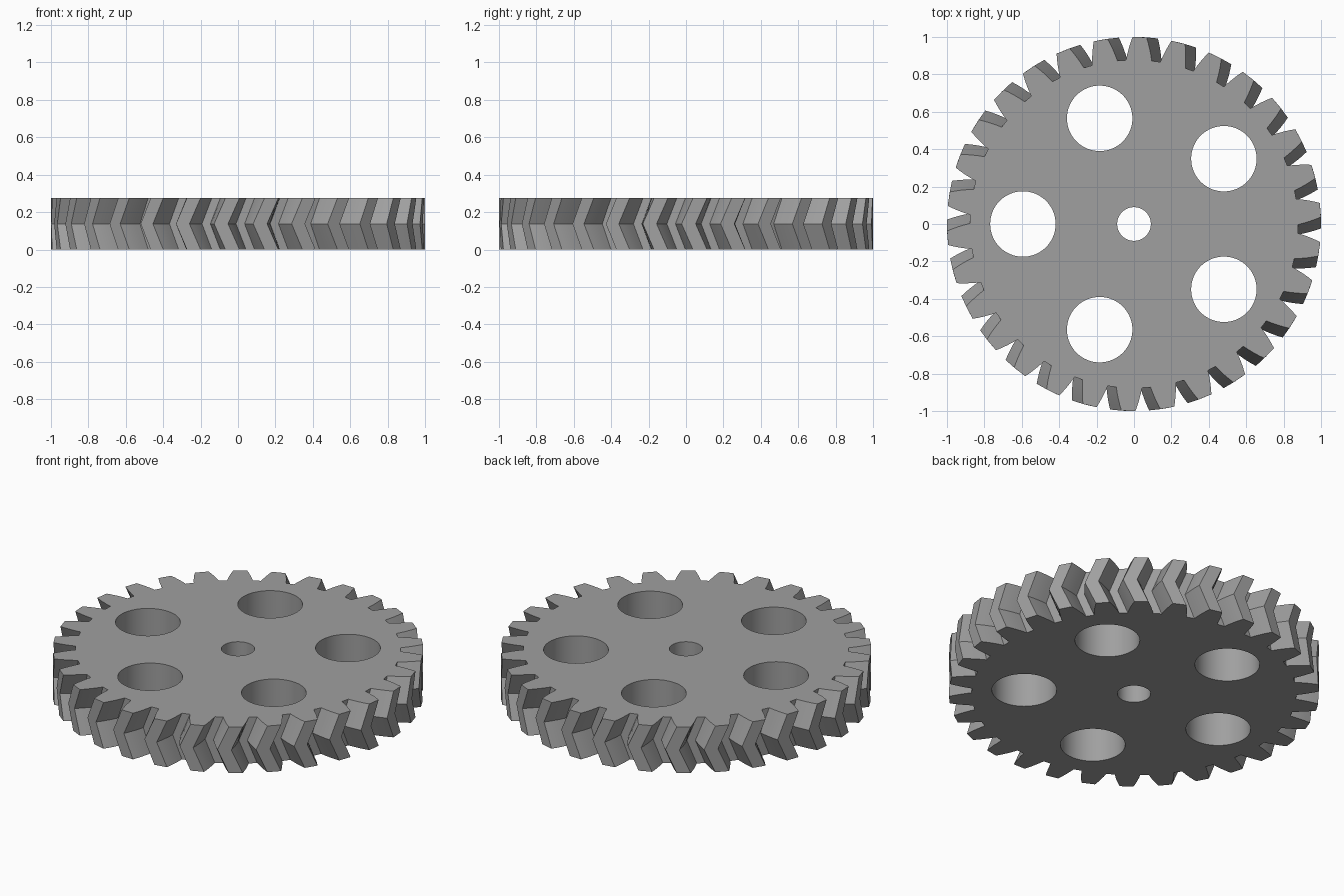
import bpy, bmesh
from math import radians, sin, cos, pi

if "Cube" in bpy.data.objects:
    bpy.data.objects.remove(bpy.data.objects["Cube"])

TEETH = 30
HEIGHT = 0.275
PHASE = 4.3      # angle of the first tooth on the end faces, degrees
TWIST = -3.5     # tooth shift at mid height, degrees
# One tooth flank: (radius, half angle in degrees) from root to tip
FLANK = [(0.877, 4.5), (0.91, 3.95), (0.94, 3.4), (0.97, 2.8), (1.0, 2.15)]


def polar(r, a, z, cx=0.0, cy=0.0):
    return (cx + r * cos(a), cy + r * sin(a), z)


def tooth_ring(z, shift):
    """Full toothed outline at one height."""
    pts = []
    for i in range(TEETH):
        c = PHASE + shift + i * 360 / TEETH
        pts += [polar(r, radians(c - h), z) for r, h in FLANK]
        pts += [polar(r, radians(c + h), z) for r, h in reversed(FLANK)]
    return pts


def hole_ring(cx, cy, r, z, n=64):
    return [polar(r, 2 * pi * i / n, z, cx, cy) for i in range(n)]


bm = bmesh.new()


def walls(rings):
    """Join stacked rings into a wall; return the bottom and top rings."""
    loops = [[bm.verts.new(p) for p in ring] for ring in rings]
    for low, high in zip(loops, loops[1:]):
        n = len(low)
        for i in range(n):
            j = (i + 1) % n
            bm.faces.new((low[i], low[j], high[j], high[i]))
    return loops[0], loops[-1]


# Herringbone teeth
stacks = [walls([tooth_ring(0, 0), tooth_ring(HEIGHT / 2, TWIST), tooth_ring(HEIGHT, 0)])]

# Centre bore and five lightening holes
holes = [(0, 0, 0.09)]
for k in range(5):
    a = pi + k * 2 * pi / 5
    holes.append((0.594 * cos(a), 0.594 * sin(a), 0.175))
for cx, cy, r in holes:
    stacks.append(walls([hole_ring(cx, cy, r, 0), hole_ring(cx, cy, r, HEIGHT)]))

# Flat end faces with the holes left open
for side, nz in ((0, -1), (1, 1)):
    edges = []
    for s in stacks:
        ring = s[side]
        edges += [bm.edges.get((ring[i - 1], ring[i])) for i in range(len(ring))]
    bmesh.ops.triangle_fill(bm, edges=edges, use_beauty=True, normal=(0, 0, nz))

bmesh.ops.recalc_face_normals(bm, faces=bm.faces[:])
mesh = bpy.data.meshes.new("herringbone_gear")
bm.to_mesh(mesh)
bm.free()

# Plain grey finish
grey = bpy.data.materials.new("grey")
grey.diffuse_color = (0.35, 0.35, 0.35, 1)
grey.use_nodes = True
grey.node_tree.nodes["Principled BSDF"].inputs["Base Color"].default_value = grey.diffuse_color
mesh.materials.append(grey)

gear = bpy.data.objects.new("herringbone_gear", mesh)
bpy.context.collection.objects.link(gear)
bpy.context.view_layer.objects.active = gear
gear.select_set(True)
bpy.ops.object.shade_smooth_by_angle(angle=radians(25))
